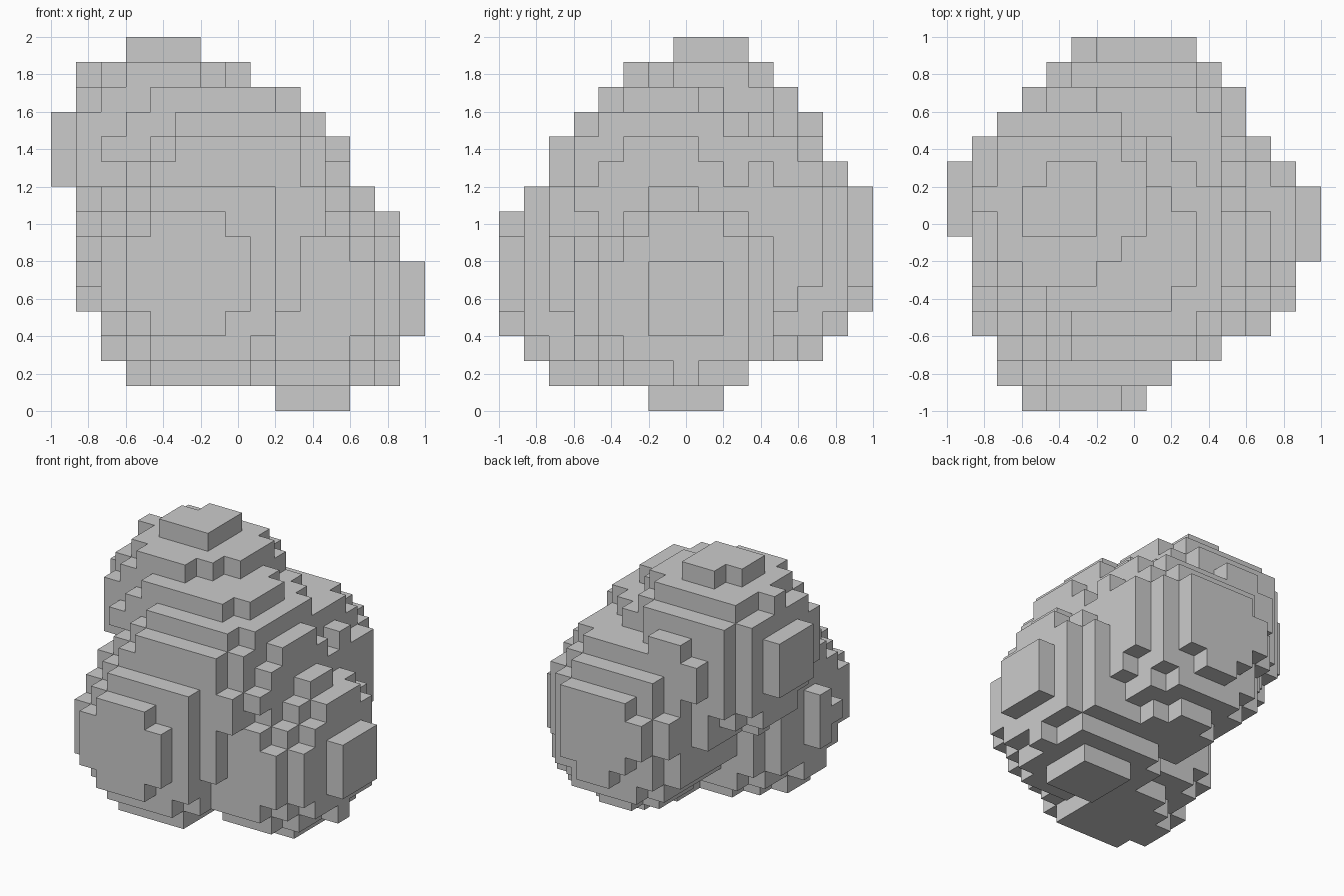
import bpy
import bmesh
from mathutils import Vector

if "Cube" in bpy.data.objects:
    bpy.data.objects.remove(bpy.data.objects["Cube"])

N = 15                 # cells along each axis
S = 2.0 / N            # cell size

# Overlapping round lobes: centre, radius, stretch along x, y, z
LOBES = [
    ((-0.385, 0.11, 1.38), 0.591, (1, 1, 1)),          # top lobe
    ((0.38, -0.03, 0.62), 0.60, (1, 1, 1)),            # lower right lobe
    ((-0.237, -0.435, 0.73), 0.610, (0.955, 1, 1.05)), # front lobe
    ((0.05, 0.40, 0.90), 0.641, (0.94, 1, 1)),         # back lobe
    ((-0.02, -0.145, 1.09), 0.678, (1, 1, 1)),         # upper middle lobe
]


def cell_centre(c):
    return Vector((-1 + (c[0] + 0.5) * S, -1 + (c[1] + 0.5) * S, (c[2] + 0.5) * S))


def is_filled(c):
    p = cell_centre(c)
    return any(Vector((d / s for d, s in zip(p - Vector(o), stretch))).length <= r
               for o, r, stretch in LOBES)


# Fill the block grid
cells = {(i, j, k) for i in range(N) for j in range(N) for k in range(N)
         if is_filled((i, j, k))}

# Skin: one quad wherever a filled cell meets an empty one
bm = bmesh.new()
corners = {}


def corner(c):
    if c not in corners:
        corners[c] = bm.verts.new((-1 + c[0] * S, -1 + c[1] * S, c[2] * S))
    return corners[c]


for c in sorted(cells):
    for axis in range(3):
        for side in (0, 1):
            neighbour = list(c)
            neighbour[axis] += 2 * side - 1
            if tuple(neighbour) in cells:
                continue
            u, v = (axis + 1) % 3, (axis + 2) % 3
            quad = []
            for du, dv in ((0, 0), (1, 0), (1, 1), (0, 1)):
                q = list(c)
                q[axis] += side
                q[u] += du
                q[v] += dv
                quad.append(corner(tuple(q)))
            bm.faces.new(quad if side else quad[::-1])

mesh = bpy.data.meshes.new("block_cluster")
bm.to_mesh(mesh)
bm.free()
cluster = bpy.data.objects.new("block_cluster", mesh)
bpy.context.collection.objects.link(cluster)
